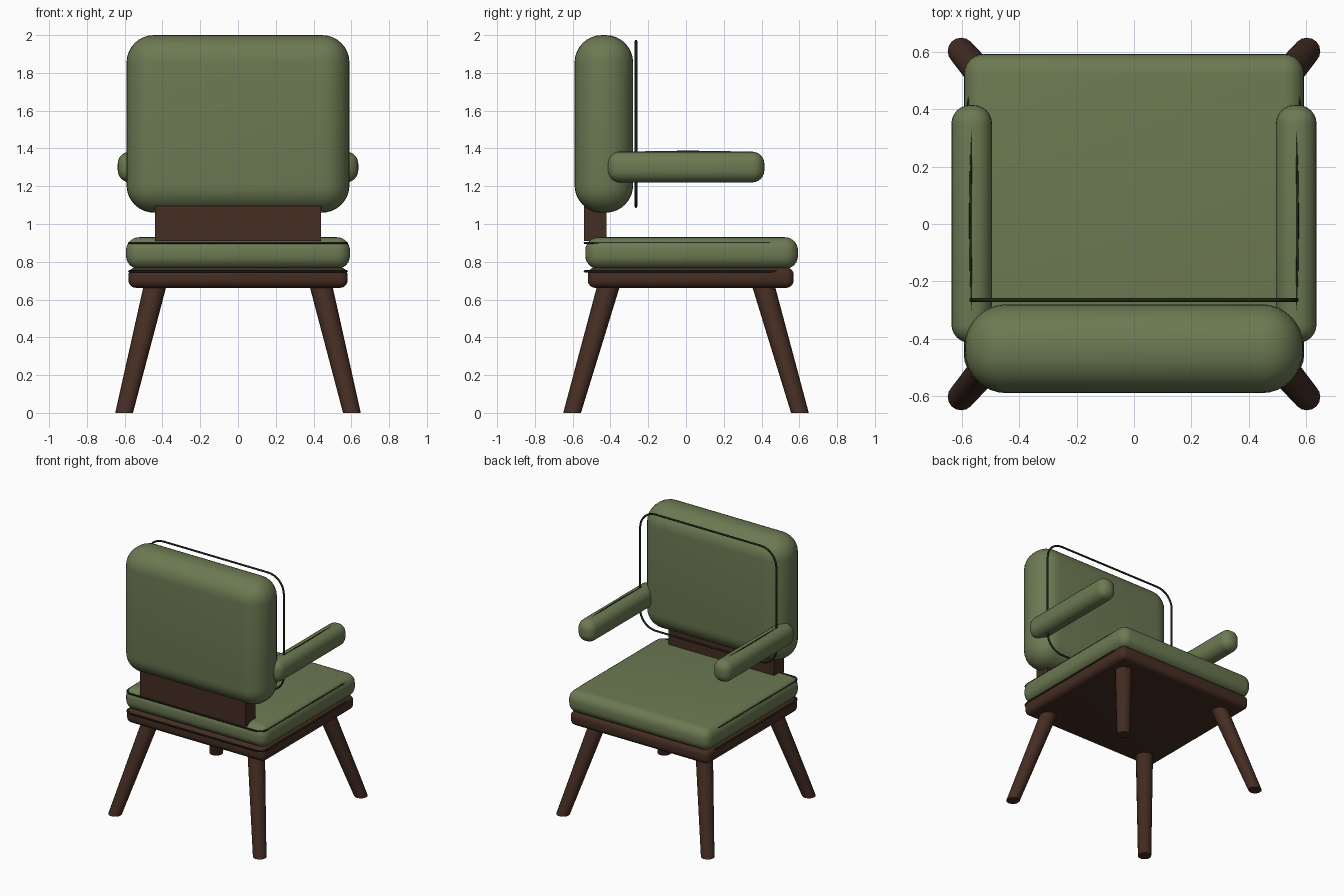
import bpy, bmesh, math
from mathutils import Vector

if "Cube" in bpy.data.objects:
    bpy.data.objects.remove(bpy.data.objects["Cube"])


def material(name, rgb):
    m = bpy.data.materials.new(name)
    m.diffuse_color = (*rgb, 1)
    m.use_nodes = True
    m.node_tree.nodes["Principled BSDF"].inputs["Base Color"].default_value = m.diffuse_color
    return m


GREEN = material("olive fabric", (0.150, 0.193, 0.085))
BROWN = material("dark walnut", (0.058, 0.026, 0.016))
PIPING = material("dark green piping", (0.014, 0.020, 0.010))


def finish(name, bm, mat, smooth=True):
    bmesh.ops.recalc_face_normals(bm, faces=bm.faces)
    me = bpy.data.meshes.new(name)
    bm.to_mesh(me)
    bm.free()
    me.materials.append(mat)
    ob = bpy.data.objects.new(name, me)
    bpy.context.collection.objects.link(ob)
    if smooth:
        bpy.ops.object.select_all(action='DESELECT')
        ob.select_set(True)
        bpy.context.view_layer.objects.active = ob
        bpy.ops.object.shade_smooth_by_angle(angle=math.radians(35))
    return ob


def box(name, lo, hi, mat, radius=0.0, segments=6):
    """Box between two corners with rounded edges."""
    bm = bmesh.new()
    bmesh.ops.create_cube(bm, size=1)
    lo, hi = Vector(lo), Vector(hi)
    for v in bm.verts:
        v.co = Vector([(lo[i] + hi[i]) / 2 + v.co[i] * (hi[i] - lo[i]) for i in range(3)])
    if radius:
        bmesh.ops.bevel(bm, geom=bm.edges[:], offset=radius, segments=segments,
                        profile=0.5, affect='EDGES')
    return finish(name, bm, mat, bool(radius))


def cord(name, points, closed, radius=0.006):
    """Thin round cord along a path."""
    cu = bpy.data.curves.new(name, 'CURVE')
    cu.dimensions = '3D'
    cu.bevel_depth = radius
    cu.bevel_resolution = 2
    cu.use_fill_caps = True
    sp = cu.splines.new('POLY')
    sp.points.add(len(points) - 1)
    for p, co in zip(sp.points, points):
        p.co = (*co, 1)
    sp.use_cyclic_u = closed
    cu.materials.append(PIPING)
    ob = bpy.data.objects.new(name, cu)
    bpy.context.collection.objects.link(ob)


def rounded_loop(u0, u1, v0, v1, r, n=8):
    """Rounded rectangle as 2D points."""
    pts = []
    corners = [(u1 - r, v1 - r), (u0 + r, v1 - r), (u0 + r, v0 + r), (u1 - r, v0 + r)]
    for k, (cu, cv) in enumerate(corners):
        for i in range(n + 1):
            a = math.pi / 2 * (k + i / n)
            pts.append((cu + r * math.cos(a), cv + r * math.sin(a)))
    return pts


def leg(name, sx, sy, sides=16):
    """Splayed tapered leg with level ends."""
    bm = bmesh.new()
    rings = []
    for cx, cy, z, r in ((0.603, 0.603, 0, 0.047), (0.435, 0.405, 0.69, 0.061)):
        rings.append([bm.verts.new((sx * cx + r * math.cos(2 * math.pi * i / sides),
                                    sy * cy + r * math.sin(2 * math.pi * i / sides), z))
                      for i in range(sides)])
    low, top = rings
    for i in range(sides):
        j = (i + 1) % sides
        bm.faces.new((low[i], low[j], top[j], top[i]))
    bm.faces.new(low[::-1])
    bm.faces.new(top)
    finish(name, bm, BROWN)


# Wooden base
for side, sx in (("left", -1), ("right", 1)):
    for end, sy in (("back", -1), ("front", 1)):
        leg(f"{end}_{side}_leg", sx, sy)
box("seat_frame", (-0.58, -0.52, 0.662), (0.58, 0.57, 0.77), BROWN, 0.04)
box("back_support", (-0.44, -0.54, 0.91), (0.44, -0.42, 1.12), BROWN)

# Cushions
box("seat_cushion", (-0.593, -0.533, 0.762), (0.593, 0.593, 0.93), GREEN, 0.07)
box("backrest_cushion", (-0.59, -0.59, 1.06), (0.59, -0.28, 2.0), GREEN, 0.145, 8)

# Armrests with an arched seam on top
for side, s in (("left", -1), ("right", 1)):
    xs = sorted((s * 0.495, s * 0.637))
    box(f"{side}_armrest", (xs[0], -0.415, 1.22), (xs[1], 0.415, 1.383), GREEN, 0.065)
    seam = []
    for i in range(13):
        t = i / 12
        bow = math.sin(math.pi * t)
        seam.append((s * (0.565 + 0.006 * bow), -0.34 + 0.70 * t, 1.378 + 0.006 * bow))
    cord(f"{side}_armrest_piping", seam, False, 0.004)

# Piping around the seat and the backrest
for name, z, y1 in (("seat_upper_piping", 0.90, 0.485), ("seat_lower_piping", 0.75, 0.51)):
    cord(name, [(x, y, z) for x, y in rounded_loop(-0.576, 0.576, -0.536, y1, 0.06)], True)
cord("backrest_piping",
     [(x, -0.265, z) for x, z in rounded_loop(-0.568, 0.568, 1.092, 1.968, 0.13)], True, 0.007)
